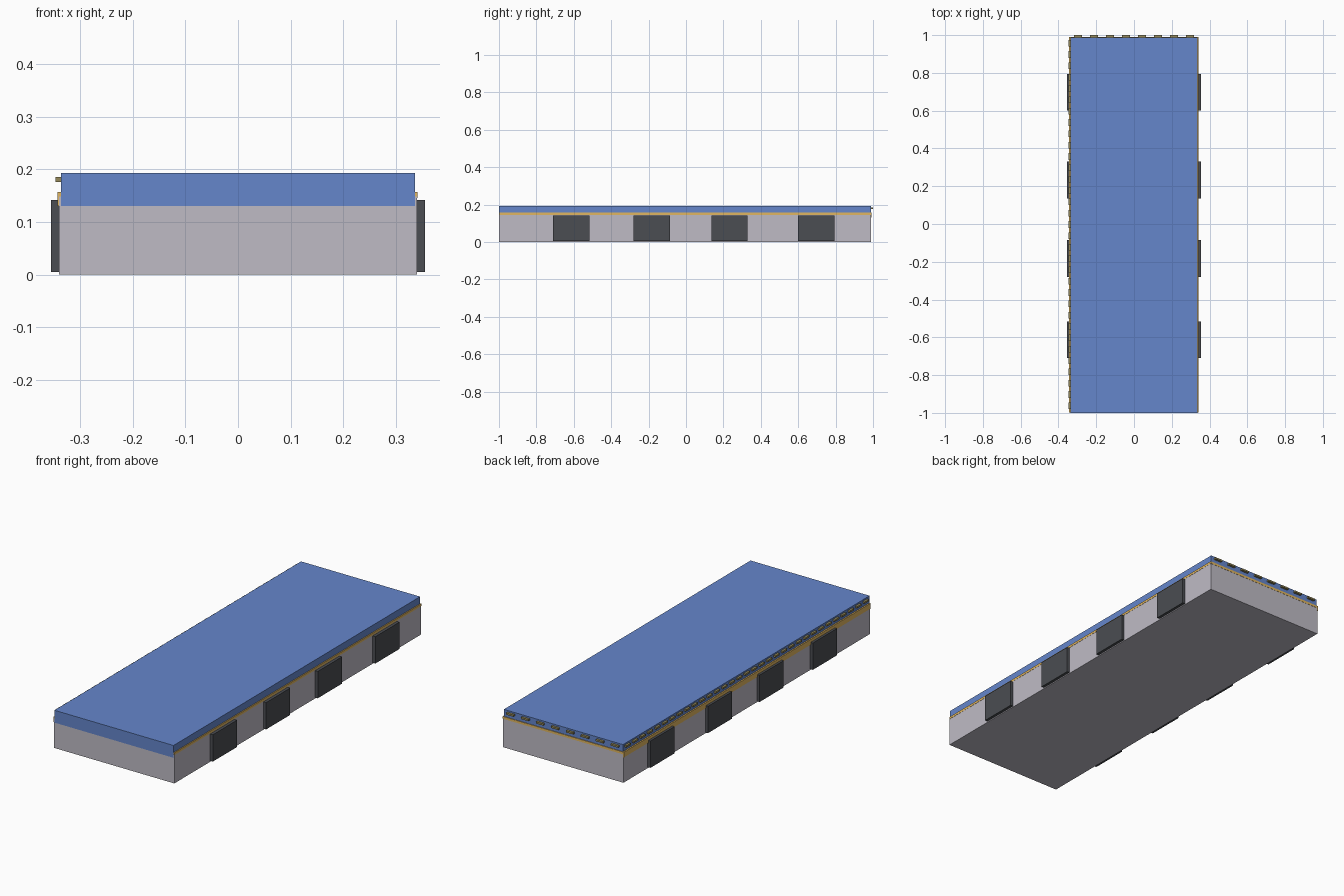
import bpy

if "Cube" in bpy.data.objects:
    bpy.data.objects.remove(bpy.data.objects["Cube"])


def material(name, color):
    m = bpy.data.materials.new(name)
    m.diffuse_color = color
    m.use_nodes = True
    m.node_tree.nodes["Principled BSDF"].inputs["Base Color"].default_value = m.diffuse_color
    return m


BLUE = material("blue", (0.13, 0.24, 0.60, 1))
GOLD = material("gold", (0.75, 0.47, 0.12, 1))
DARK = material("dark_grey", (0.07, 0.075, 0.085, 1))
OLIVE = material("olive", (0.30, 0.25, 0.10, 1))
GREY = material("light_grey", (0.52, 0.50, 0.56, 1))


def box(name, x, y, z, mat):
    """Box from (min, max) ranges on each axis."""
    bpy.ops.mesh.primitive_cube_add(size=1)
    o = bpy.context.object
    o.name = name
    o.location = [(r[0] + r[1]) / 2 for r in (x, y, z)]
    o.scale = [r[1] - r[0] for r in (x, y, z)]
    bpy.ops.object.transform_apply(location=True, rotation=False, scale=True)
    o.data.materials.append(mat)
    return o


def repeat(o, axis, step, count):
    a = o.modifiers.new("repeat", 'ARRAY')
    a.count = count
    a.use_relative_offset = False
    a.use_constant_offset = True
    offset = [0, 0, 0]
    offset[axis] = step
    a.constant_offset_displace = offset


# Stacked slabs: base body, thin gold trim, blue deck
box("base_body", (-0.34, 0.34), (-0.999, 0.99), (0, 0.148), GREY)
box("gold_trim", (-0.341, 0.341), (-0.998, 0.991), (0.145, 0.157), GOLD)
box("left_trim_band", (-0.343, -0.338), (-0.998, 0.991), (0.13, 0.157), GOLD)
box("blue_deck", (-0.336, 0.336), (-1, 0.988), (0.13, 0.193), BLUE)

# Dark side pads, mirrored to both sides
for i, y in enumerate((-0.613, -0.183, 0.233, 0.697)):
    pad = box(f"side_pad_{i + 1}", (0.338, 0.355), (y - 0.097, y + 0.097),
              (0.005, 0.142), DARK)
    pad.modifiers.new("mirror", 'MIRROR')

# Rows of small dashes on the left and back edges of the deck
left = box("left_dash_row", (-0.347, -0.334), (-0.98, -0.945), (0.176, 0.185), OLIVE)
repeat(left, 1, 0.06, 33)
back = box("back_dash_row", (-0.317, -0.275), (0.985, 1.0), (0.176, 0.185), OLIVE)
repeat(back, 0, 0.0845, 8)
